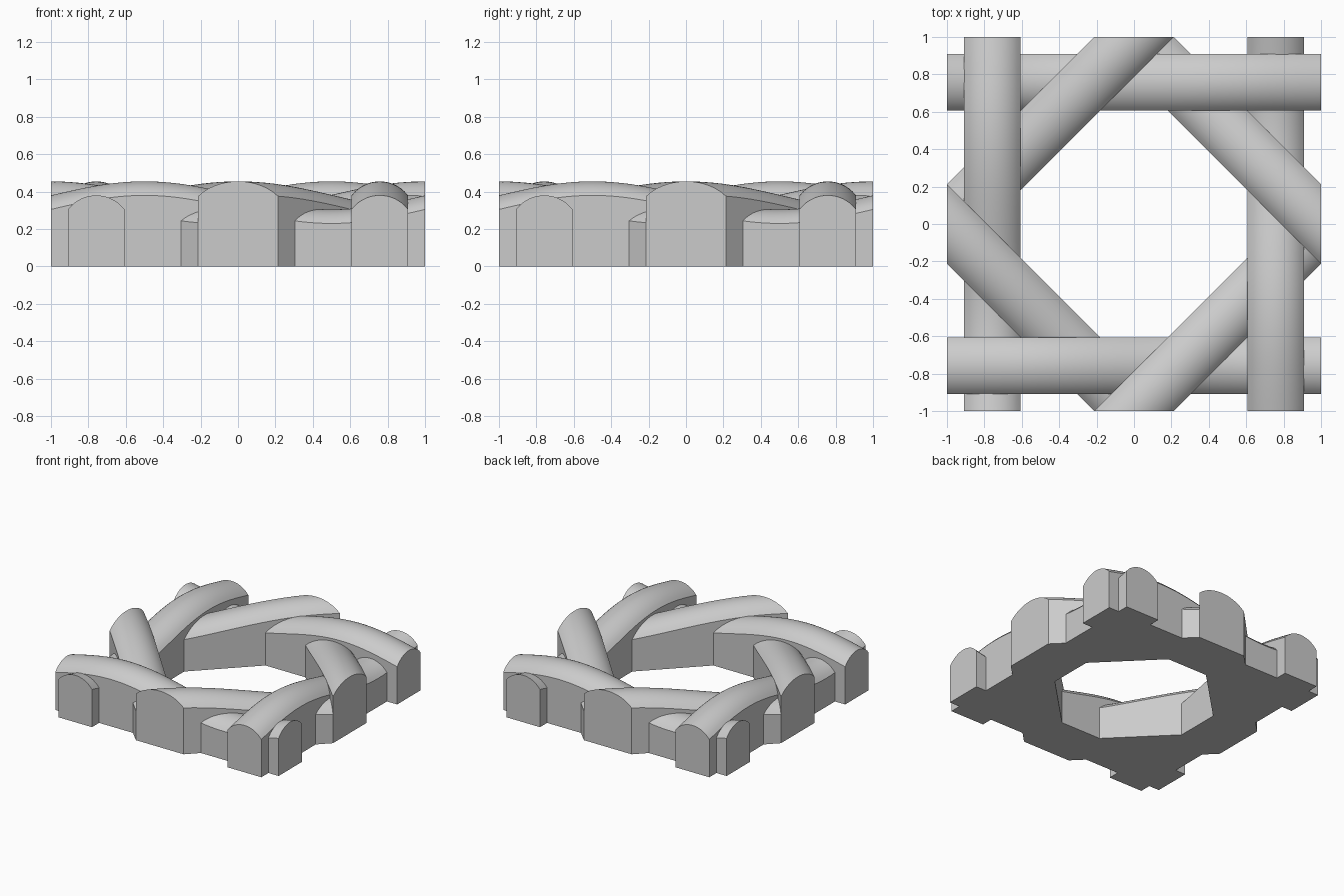
import bpy, bmesh, math
from mathutils import Matrix

if "Cube" in bpy.data.objects:
    bpy.data.objects.remove(bpy.data.objects["Cube"], do_unlink=True)

grey = bpy.data.materials.new("plain grey")
grey.use_nodes = True
grey.diffuse_color = (0.6, 0.6, 0.6, 1)
grey.node_tree.nodes["Principled BSDF"].inputs["Base Color"].default_value = (0.6, 0.6, 0.6, 1)

HALF = 0.151      # half width of a strand
MID = 0.38        # mean crown height
WAVE = 0.075      # rise and fall of the weave
RISE = 0.075      # height of the rounded top above its edges
OFFSET = 0.758    # distance of straight strands from the centre
ACROSS, ALONG = 16, 64
RADIUS = (HALF ** 2 + RISE ** 2) / (2 * RISE)


def strand(name, start, end, crown, turn):
    """Wall with an arched, waving top, running from start(u) to end(u)."""
    bm = bmesh.new()
    rows = []
    for i in range(ALONG + 1):
        f = i / ALONG
        top = []
        for j in range(ACROSS + 1):
            u = HALF * (2 * j / ACROSS - 1)
            (ax, ay), (bx, by) = start(u), end(u)
            x, y = ax + (bx - ax) * f, ay + (by - ay) * f
            drop = RADIUS - math.sqrt(RADIUS ** 2 - u ** 2)
            top.append(bm.verts.new((x, y, crown(x, y) - drop)))
        feet = [bm.verts.new((v.co.x, v.co.y, 0)) for v in (top[-1], top[0])]
        rows.append(top + feet)
    count = len(rows[0])
    for a, b in zip(rows, rows[1:]):
        for j in range(count):
            k = (j + 1) % count
            bm.faces.new((a[j], a[k], b[k], b[j]))
    bm.faces.new(rows[0])
    bm.faces.new(rows[-1])
    bmesh.ops.recalc_face_normals(bm, faces=bm.faces)
    bm.transform(Matrix.Rotation(turn, 4, "Z"))
    mesh = bpy.data.meshes.new(name)
    bm.to_mesh(mesh)
    bm.free()
    mesh.materials.append(grey)
    obj = bpy.data.objects.new(name, mesh)
    bpy.context.collection.objects.link(obj)
    bpy.ops.object.select_all(action="DESELECT")
    obj.select_set(True)
    bpy.context.view_layer.objects.active = obj
    bpy.ops.object.shade_smooth_by_angle(angle=math.radians(30))


# Each side has one straight and one diagonal strand, repeated by quarter turns
root2 = math.sqrt(2)
for n, side in enumerate(("front", "left", "back", "right")):
    turn = n * math.pi / 2
    strand(side + "_straight_strand",
           lambda u: (-1, -OFFSET - u), lambda u: (1, -OFFSET - u),
           lambda x, y: MID - WAVE * math.sin(math.pi * x), turn)
    # Diagonal ends are cut flush with the square border
    strand(side + "_diagonal_strand",
           lambda u: (u * root2, -1), lambda u: (1, -u * root2),
           lambda x, y: MID + WAVE * math.cos(math.pi * (x + y + 1) / 2), turn)
